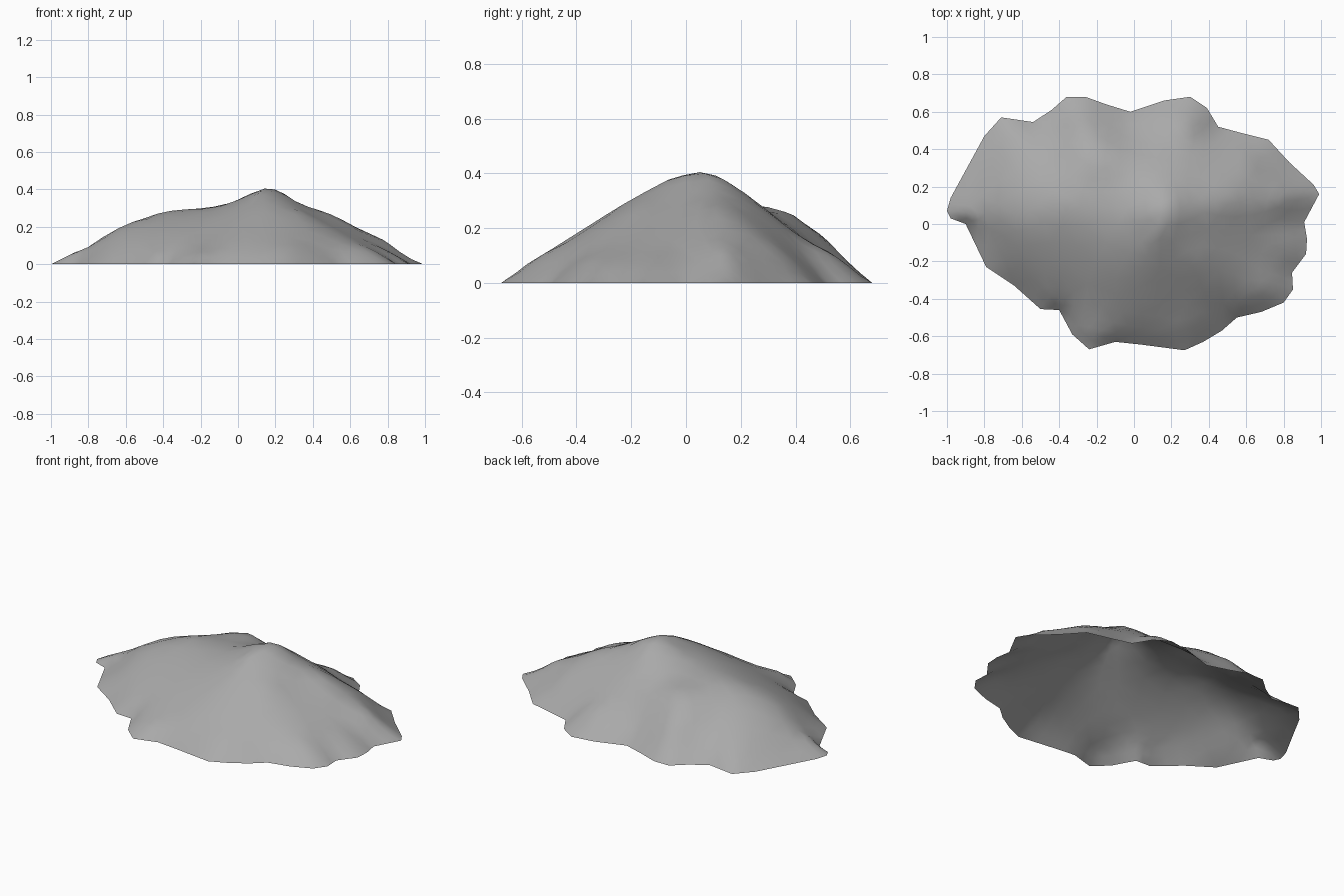
import bpy
import bmesh
from mathutils import Vector
from mathutils.geometry import delaunay_2d_cdt

default_cube = bpy.data.objects.get("Cube")
if default_cube:
    bpy.data.objects.remove(default_cube, do_unlink=True)

# Foot of the hill, counter-clockwise on the ground
FOOT = [
    (.99, .16), (.96, .21), (.83, .33), (.72, .45), (.58, .485), (.45, .52),
    (.39, .62), (.3, .68), (.16, .66), (-.02, .6), (-.15, .64), (-.26, .68),
    (-.36, .68), (-.44, .61), (-.54, .545), (-.71, .57), (-.8, .47),
    (-.98, .14), (-1, .07), (-.98, .03), (-.9, 0), (-.79, -.23), (-.64, -.33),
    (-.5, -.455), (-.4, -.46), (-.33, -.59), (-.24, -.67), (-.1, -.63),
    (.04, -.645), (.27, -.675), (.37, -.63), (.47, -.57), (.55, -.5),
    (.68, -.47), (.8, -.42), (.85, -.35), (.845, -.26), (.92, -.16),
    (.925, -.08), (.91, .01),
]

# Crest lines and hollows running down from the top: x, y, height
SUMMIT = (.16, .07, .43)
LIP = (.1, -.07, .385)
RIDGES = {
    "right_spine": [SUMMIT, (.25, .08, .4), (.35, .11, .34), (.5, .12, .29),
                    (.62, .12, .235), (.78, .13, .155)],
    "left_spine": [SUMMIT, (-.05, .06, .335), (-.2, .1, .305), (-.39, .1, .305),
                   (-.5, .08, .27), (-.63, .05, .23)],
    "front_right_ridge": [LIP, (.2, -.09, .36), (.35, -.18, .285),
                          (.48, -.25, .21), (.6, -.31, .13)],
    "back_ridge": [SUMMIT, (.15, .17, .38), (.2, .28, .285), (.25, .38, .2),
                   (.28, .5, .14)],
    "back_hump": [(-.16, .35, .305), (-.24, .42, .27), (-.27, .51, .18)],
}
HOLLOWS = {
    "summit_pit": [(.05, .0, .35)],
    "right_valley": [(.4, -.02, .26), (.6, -.04, .16)],
    "front_fan": [(.06, -.2, .32), (.04, -.3, .25), (.02, -.42, .175),
                  (.24, -.3, .24), (.27, -.42, .17)],
    "front_left_slope": [(-.15, -.12, .275), (-.27, -.3, .175),
                         (-.45, -.12, .21), (-.5, -.27, .12), (-.65, -.1, .15)],
    "back_dip": [(-.13, .26, .275), (.0, .32, .245), (-.01, .44, .14)],
    "back_left_slope": [(-.36, .25, .26), (-.5, .32, .18), (-.64, .32, .15)],
    "back_right_slope": [(.36, .36, .18), (.5, .26, .21), (.62, .34, .13)],
}

points, edges = [], []


def add_point(x, y, z):
    """Store a survey point once and return its index."""
    point = Vector((x, y, z))
    if point not in points:
        points.append(point)
    return points.index(point)


# Closed outline, then a low ring just inside it
rim = [add_point(x, y, 0) for x, y in FOOT]
edges += list(zip(rim, rim[1:] + rim[:1]))
inset = .87
for x, y in FOOT:
    add_point(x * inset, y * inset, .075)

# Crests become fixed edges, hollows only add heights
for line in RIDGES.values():
    ids = [add_point(*p) for p in line]
    edges += list(zip(ids, ids[1:]))
for line in HOLLOWS.values():
    for p in line:
        add_point(*p)

flat = [p.to_2d() for p in points]
verts, _, faces, origin, _, _ = delaunay_2d_cdt(flat, edges, [], 1, 1e-5)


def height_at(index):
    """Surveyed height, or that of the nearest point for a crossing."""
    if origin[index]:
        return points[origin[index][0]].z
    return min(points, key=lambda p: (p.to_2d() - verts[index]).length).z


# Open shell of the hill
bm = bmesh.new()
shell = [bm.verts.new((v.x, v.y, height_at(i))) for i, v in enumerate(verts)]
for face in faces:
    bm.faces.new([shell[i] for i in face])
bmesh.ops.delete(bm, geom=[v for v in bm.verts if not v.link_faces], context='VERTS')
surveyed = set(bm.verts)
bmesh.ops.subdivide_edges(bm, edges=bm.edges[:], cuts=1, use_grid_fill=True)

# Soften the slopes between surveyed points, then everything a little
soft = [v for v in bm.verts if v not in surveyed and not v.is_boundary]
for _ in range(2):
    bmesh.ops.smooth_vert(bm, verts=soft, factor=.5,
                          use_axis_x=True, use_axis_y=True, use_axis_z=True)
inner = [v for v in bm.verts if not v.is_boundary and v.co.z < .37]
bmesh.ops.smooth_vert(bm, verts=inner, factor=.3,
                      use_axis_x=True, use_axis_y=True, use_axis_z=True)

for face in bm.faces:
    face.normal_update()
    if face.normal.z < 0:
        face.normal_flip()
    face.smooth = True

mesh = bpy.data.meshes.new("hill")
bm.to_mesh(mesh)
bm.free()
hill = bpy.data.objects.new("hill", mesh)
bpy.context.collection.objects.link(hill)

# Plain grey stone
stone = bpy.data.materials.new("grey_stone")
stone.use_nodes = True
grey = (.4, .4, .4, 1)
stone.diffuse_color = grey
stone.node_tree.nodes["Principled BSDF"].inputs["Base Color"].default_value = grey
mesh.materials.append(stone)
